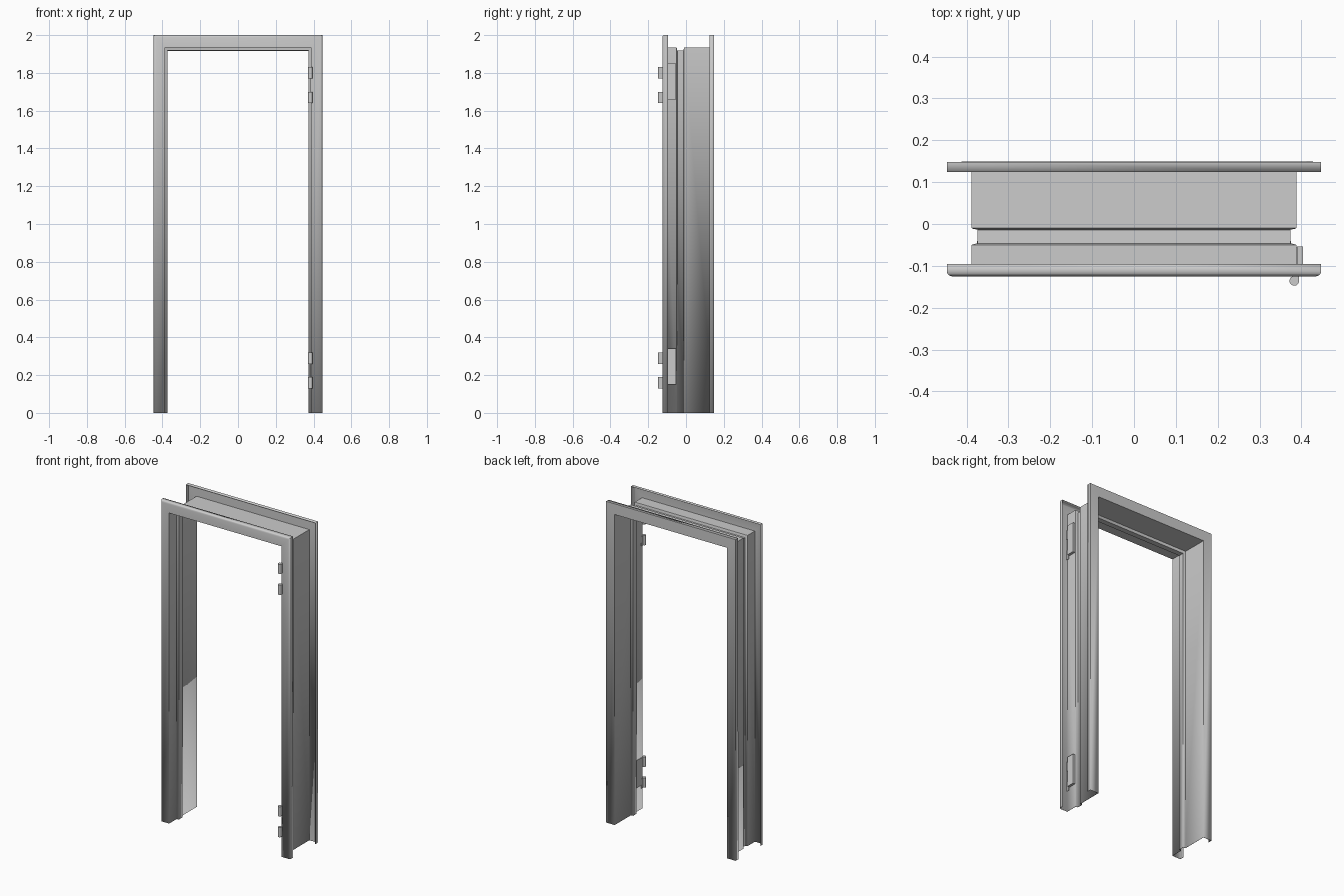
import bpy, bmesh, math

if "Cube" in bpy.data.objects:
    bpy.data.objects.remove(bpy.data.objects["Cube"])

# Pressed sheet profile: (inset from outer edge, y), front lip to back lip
R = 0.011
arc = [(R - R * math.cos(a), -0.124 + R - R * math.sin(a))
       for a in [math.radians(d) for d in (0, 30, 60, 90)]]
PROFILE = [(0, -0.096)] + arc + [
    (0.058, -0.124), (0.058, -0.051), (0.060, -0.050), (0.072, -0.047),
    (0.073, -0.013), (0.060, -0.010), (0.058, -0.009),
    (0.058, 0.148), (0, 0.148), (0, 0.124)]


def finish(bm, name):
    me = bpy.data.meshes.new(name)
    bm.to_mesh(me)
    bm.free()
    ob = bpy.data.objects.new(name, me)
    bpy.context.collection.objects.link(ob)
    bpy.context.view_layer.objects.active = ob
    ob.select_set(True)
    bpy.ops.object.shade_smooth_by_angle(angle=math.radians(35))
    ob.select_set(False)
    return ob


def box(name, x, y, z):
    bm = bmesh.new()
    bmesh.ops.create_cube(bm, size=1)
    for v in bm.verts:
        v.co = [lo + (c + 0.5) * (hi - lo) for c, (lo, hi) in zip(v.co, (x, y, z))]
    return finish(bm, name)


# Frame: sweep the profile up the left jamb, over the head, down the right jamb
bm = bmesh.new()
rows = []
for inset, y in PROFILE:
    x, z = 0.446 - inset, 2.0 - inset * 1.13
    rows.append([bm.verts.new(p) for p in
                 ((-x, y, 0), (-x, y, z), (x, y, z), (x, y, 0))])
for a, b in zip(rows, rows[1:]):
    for i in range(3):
        bm.faces.new((a[i], a[i + 1], b[i + 1], b[i]))
bmesh.ops.recalc_face_normals(bm, faces=bm.faces)
frame = finish(bm, "door_frame")
sol = frame.modifiers.new("sheet_thickness", 'SOLIDIFY')
sol.thickness = 0.002
sol.offset = 0

# Hinges on the right jamb: two knuckles, leaf and backing box each
for label, base in (("lower", 0.13), ("upper", 1.64)):
    for part, z0 in (("bottom", base), ("top", base + 0.13)):
        bm = bmesh.new()
        bmesh.ops.create_cone(bm, cap_ends=True, segments=16,
                              radius1=0.0115, radius2=0.0115, depth=0.06)
        bmesh.ops.translate(bm, verts=bm.verts, vec=(0.383, -0.136, z0 + 0.03))
        finish(bm, f"{label}_hinge_{part}_knuckle")
        box(f"{label}_hinge_{part}_arm", (0.383, 0.394), (-0.136, -0.110), (z0, z0 + 0.06))
    box(f"{label}_hinge_leaf", (0.385, 0.390), (-0.123, -0.056), (base + 0.02, base + 0.19))
    box(f"{label}_hinge_backing", (0.389, 0.404), (-0.104, -0.054), (base + 0.02, base + 0.21))
